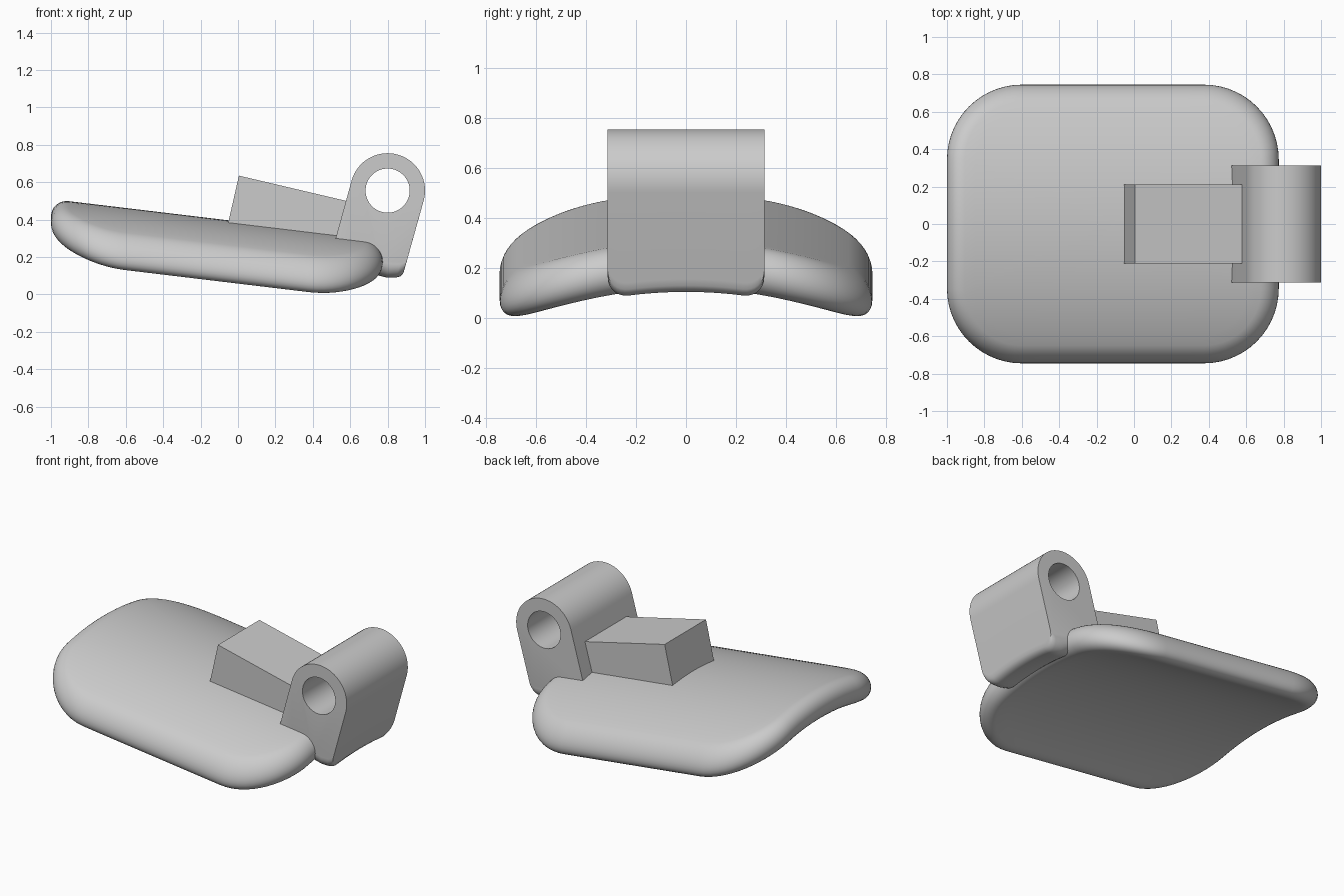
import bpy
import bmesh
from math import sin, cos, pi, sqrt, radians

if "Cube" in bpy.data.objects:
    bpy.data.objects.remove(bpy.data.objects["Cube"], do_unlink=True)

grey = bpy.data.materials.new("light_grey")
grey.use_nodes = True
grey.diffuse_color = (0.6, 0.6, 0.6, 1)
grey.node_tree.nodes["Principled BSDF"].inputs["Base Color"].default_value = (0.6, 0.6, 0.6, 1)


def finish(name, bm):
    bmesh.ops.recalc_face_normals(bm, faces=bm.faces)
    mesh = bpy.data.meshes.new(name)
    bm.to_mesh(mesh)
    bm.free()
    mesh.materials.append(grey)
    obj = bpy.data.objects.new(name, mesh)
    bpy.context.collection.objects.link(obj)
    return obj


def activate(obj):
    bpy.ops.object.select_all(action='DESELECT')
    obj.select_set(True)
    bpy.context.view_layer.objects.active = obj


def smooth(obj, angle):
    activate(obj)
    bpy.ops.object.shade_smooth_by_angle(angle=radians(angle))


def loft(bm, loops):
    """Join equal closed loops of points; return the rings of vertices."""
    rings = [[bm.verts.new(p) for p in loop] for loop in loops]
    for a, b in zip(rings, rings[1:]):
        for i in range(len(a)):
            j = (i + 1) % len(a)
            bm.faces.new((a[i], a[j], b[j], b[i]))
    return rings


def arch(y):
    return 0.27 * y ** 2 + 0.1 * y ** 4


# Arched, tilted plate with rounded corners and a full-round rim
RIM, MID_X = 0.095, -0.113
HALF_X, HALF_Y, CORNER = 0.887, 0.745, 0.4


def outline(inset):
    r = CORNER - inset
    cx, cy = HALF_X - CORNER, HALF_Y - CORNER
    pts = []
    for k, (sx, sy) in enumerate(((1, 1), (-1, 1), (-1, -1), (1, -1))):
        for i in range(15):
            a = (k + i / 14) * pi / 2
            pts.append((sx * cx + r * cos(a), sy * cy + r * sin(a)))
    # subdivide the straight sides
    out = []
    for i, p in enumerate(pts):
        q = pts[(i + 1) % len(pts)]
        n = 10 if i % 15 == 14 else 1
        out += [(p[0] + (q[0] - p[0]) * t / n, p[1] + (q[1] - p[1]) * t / n) for t in range(n)]
    return out


def bend(x, y, z):
    x += MID_X
    return (x, y, 0.295 - 0.12 * x - arch(y) + z)


RINGS, ARC = 14, 16
flat = outline(RIM)
loops = [[bend(x * k / RINGS, y * k / RINGS, -RIM) for x, y in flat] for k in range(1, RINGS)]
for i in range(ARC + 1):
    a = -pi / 2 + pi * i / ARC
    loops.append([bend(x, y, RIM * sin(a)) for x, y in outline(RIM * (1 - cos(a)))])
loops += [[bend(x * k / RINGS, y * k / RINGS, RIM) for x, y in flat] for k in range(RINGS - 1, 0, -1)]
bm = bmesh.new()
rings = loft(bm, loops)
for ring, z in ((rings[0], -RIM), (rings[-1], RIM)):
    tip = bm.verts.new(bend(0, 0, z))
    for i in range(len(ring)):
        bm.faces.new((ring[i], ring[(i + 1) % len(ring)], tip))
smooth(finish("plate", bm), 40)

# Sloping block on top of the plate
bm = bmesh.new()
side = [(-0.06, 0.35), (0.005, 0.635), (0.6, 0.495), (0.54, 0.25)]
ends = loft(bm, [[(x, y, z) for x, z in side] for y in (-0.212, 0.212)])
for ring in ends:
    bm.faces.new(ring)
finish("block", bm)

# Leaning hinge lug, its underside arched with rounded corners
PIN_X, PIN_Z, LUG_R, LUG_Y = 0.8, 0.555, 0.2, 0.313
LEAN = radians(15.5)
top = [(PIN_X + LUG_R * cos(a), PIN_Z + LUG_R * sin(a))
       for a in (pi - LEAN - pi * i / 32 for i in range(33))]
heel = [(0.896, 0.155), (0.889, 0.13), (0.875, 0.113), (0.85, 0.105), (0.8, 0.105), (0.74, 0.12)]
toe = [(0.6, 0.2), (0.511, 0.26)]


def underside(y):
    t = max(0, (abs(y) - 0.228) / (LUG_Y - 0.228))
    return 0.085 * (1 - sqrt(max(0, 1 - t * t))) - arch(y)


half = [0.228 * i / 6 for i in range(6)]
half += [0.228 + (LUG_Y - 0.228) * sin(pi / 2 * i / 8) for i in range(9)]
slices = sorted({-y for y in half} | set(half))
bm = bmesh.new()
rings = loft(bm, [[(x, y, z) for x, z in top]
                  + [(x - 0.277 * -underside(y), y, z + underside(y)) for x, z in heel]
                  + [(x, y, z) for x, z in toe] for y in slices])
bm.faces.new(rings[0])
bm.faces.new(rings[-1])
lug = finish("hinge_lug", bm)

# Pin hole through the lug
bpy.ops.mesh.primitive_cylinder_add(vertices=64, radius=0.118, depth=1,
                                    location=(PIN_X, 0, PIN_Z), rotation=(pi / 2, 0, 0))
cutter = bpy.context.object
cutter.name = "pin_hole_cutter"
cutter.hide_render = True
cutter.data.materials.append(grey)
activate(lug)
cut = lug.modifiers.new("pin_hole", 'BOOLEAN')
cut.operation = 'DIFFERENCE'
cut.solver = 'EXACT'
cut.object = cutter
bpy.ops.object.modifier_apply(modifier=cut.name)
bpy.data.objects.remove(cutter, do_unlink=True)
smooth(lug, 35)
